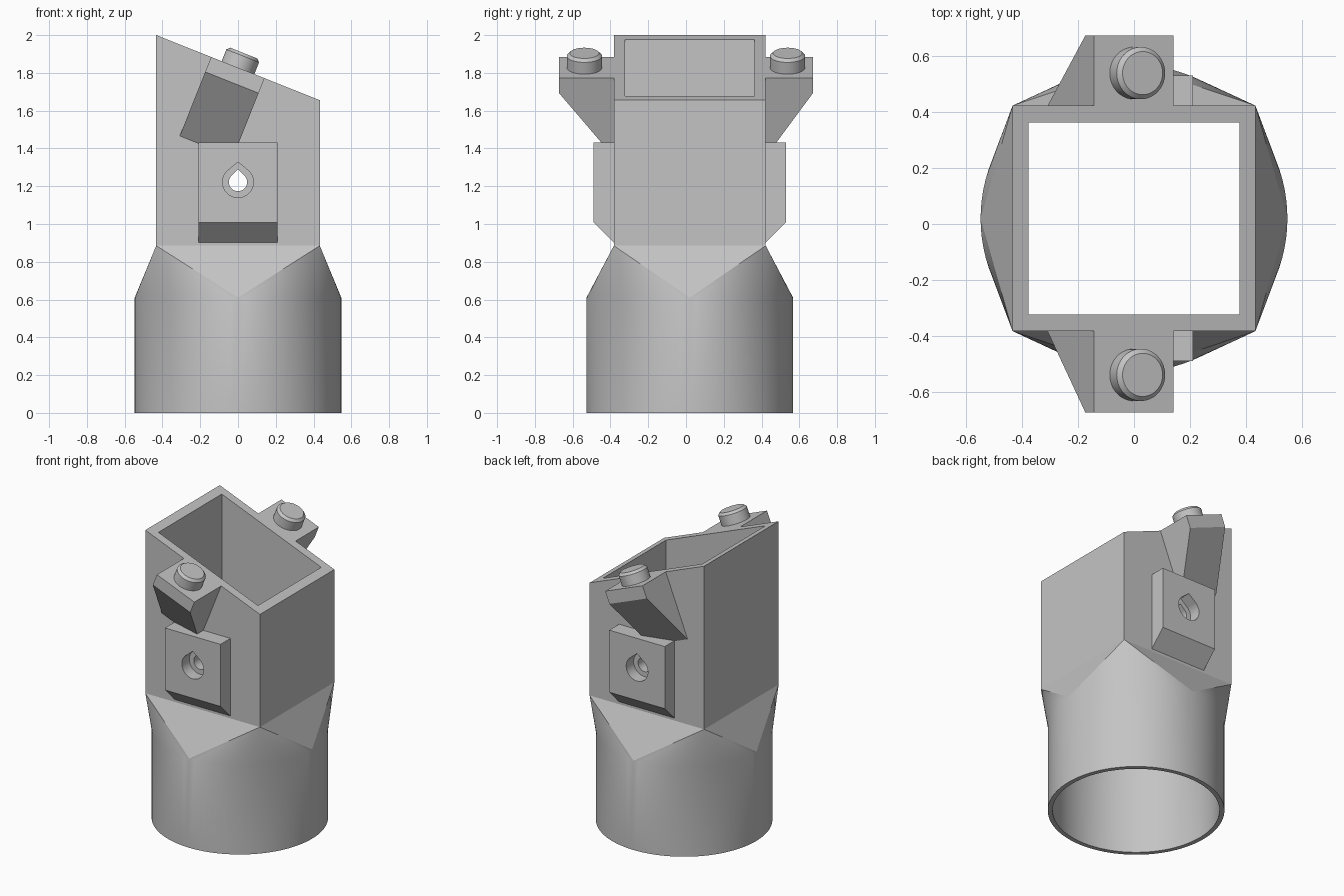
import bpy, bmesh, math
from mathutils import Matrix, Vector

cube = bpy.data.objects.get("Cube")
if cube:
    bpy.data.objects.remove(cube, do_unlink=True)

grey = bpy.data.materials.new("plain grey")
grey.use_nodes = True
COLOUR = (0.55, 0.55, 0.55, 1)
grey.diffuse_color = COLOUR
grey.node_tree.nodes["Principled BSDF"].inputs["Base Color"].default_value = COLOUR

CY = 0.02                       # depth centre of the tube and sleeve
HX, HY = 0.433, 0.402           # sleeve half sizes
TUBE_R, TUBE_TOP, SLEEVE_BASE = 0.547, 0.61, 0.885
SLOPE = 0.398
TILT = math.atan(SLOPE)
MID_Z = 2 - SLOPE * HX
SEGS = 96


def finish(name, bm):
    bmesh.ops.recalc_face_normals(bm, faces=bm.faces)
    mesh = bpy.data.meshes.new(name)
    bm.to_mesh(mesh)
    bm.free()
    mesh.materials.append(grey)
    ob = bpy.data.objects.new(name, mesh)
    bpy.context.collection.objects.link(ob)
    return ob


def prism(name, points, offset, matrix=Matrix()):
    """Extrude a flat polygon along an offset."""
    bm = bmesh.new()
    face = bm.faces.new([bm.verts.new(p) for p in points])
    ext = bmesh.ops.extrude_face_region(bm, geom=[face])["geom"]
    bmesh.ops.translate(bm, vec=offset, verts=[v for v in ext if isinstance(v, bmesh.types.BMVert)])
    bm.transform(matrix)
    return finish(name, bm)


def cut(ob, cutter):
    mod = ob.modifiers.new("hole", 'BOOLEAN')
    mod.operation = 'DIFFERENCE'
    mod.solver = 'EXACT'
    mod.object = cutter
    with bpy.context.temp_override(object=ob, active_object=ob, selected_objects=[ob]):
        bpy.ops.object.modifier_apply(modifier=mod.name)


def smooth(ob, degrees=30):
    bpy.ops.object.select_all(action='DESELECT')
    ob.select_set(True)
    bpy.context.view_layer.objects.active = ob
    bpy.ops.object.shade_smooth_by_angle(angle=math.radians(degrees))


def skin(bm, r, hx, hy):
    """Round tube blending into a rectangular sleeve; returns both end rings."""
    def circle(z):
        return [bm.verts.new((r * math.cos(2 * math.pi * i / SEGS),
                              CY + r * math.sin(2 * math.pi * i / SEGS), z)) for i in range(SEGS)]

    def rect(height):
        return [bm.verts.new((x, CY + y, height(x)))
                for x, y in ((hx, hy), (-hx, hy), (-hx, -hy), (hx, -hy))]

    low, high = circle(0), circle(TUBE_TOP)
    base, top = rect(lambda x: SLEEVE_BASE), rect(lambda x: MID_Z - SLOPE * x)
    quarter = SEGS // 4
    for i in range(SEGS):
        j = (i + 1) % SEGS
        bm.faces.new((low[i], low[j], high[j], high[i])).smooth = True
        bm.faces.new((high[i], high[j], base[i // quarter])).smooth = True
    for q in range(4):
        bm.faces.new((high[q * quarter], base[q], base[q - 1]))
        bm.faces.new((base[q], base[q - 1], top[q - 1], top[q]))
    return low, top


# Hollow body with round socket and rectangular slanted mouth
bm = bmesh.new()
outer = skin(bm, TUBE_R, HX, HY)
inner = skin(bm, 0.517, HX - 0.057, HY - 0.06)
for a, b in zip(outer, inner):
    for i in range(len(a)):
        bm.faces.new((a[i - 1], a[i], b[i], b[i - 1]))
for e in bm.edges:
    if len(e.link_faces) == 2 and e.calc_face_angle(0) > math.radians(35):
        e.smooth = False
body = finish("adapter_body", bm)


def teardrop(name, r, tip, y0, y1):
    """Round hole cutter with a pointed roof."""
    pts = [(r * math.cos(a), y0, 1.222 + r * math.sin(a))
           for a in (math.radians(135 + 270 * i / 36) for i in range(37))]
    pts.append((0, y0, 1.222 + tip))
    return prism(name, pts, (0, y1 - y0, 0))


through_hole = teardrop("through_hole_cutter", 0.048, 0.067, -1, 1)
cut(body, through_hole)
cutters = [through_hole]

tilt = Matrix.Translation((0, 0, MID_Z)) @ Matrix.Rotation(TILT, 4, 'Y')
for side, s in (("front", -1), ("back", 1)):
    wall = CY + s * HY
    root = wall - s * 0.008
    face = CY + s * 0.509

    # Screw boss with chamfered underside and recessed hole
    profile = [(root, 1.432), (face, 1.432), (face, 1.008), (wall, 0.902), (root, 0.902)]
    boss = prism(side + "_screw_boss", [(-0.21, y, z) for y, z in profile], (0.42, 0, 0))
    recess = teardrop(side + "_recess_cutter", 0.082, 0.106, face - s * 0.08, face + s * 0.1)
    cut(boss, through_hole)
    cut(boss, recess)
    cutters.append(recess)

    # Tilted bracket with sloping underside
    tip = s * 0.672
    profile = [(root, 0), (tip, 0), (tip, -0.085), (root, -0.46)]
    prism(side + "_bracket", [(-0.153, y, z) for y, z in profile], (0.304, 0, 0), tilt)

    # Round peg with bevelled rim
    bm = bmesh.new()
    bmesh.ops.create_cone(bm, cap_ends=True, segments=48, radius1=0.093, radius2=0.093, depth=0.103)
    bmesh.ops.translate(bm, vec=(0, s * 0.538, 0.0315), verts=bm.verts)
    rim = [e for e in bm.edges if all(v.co.z > 0.05 for v in e.verts)]
    bmesh.ops.bevel(bm, geom=rim, offset=0.016, segments=1, affect='EDGES')
    bm.transform(tilt)
    smooth(finish(side + "_peg", bm))

for c in cutters:
    bpy.data.objects.remove(c, do_unlink=True)
